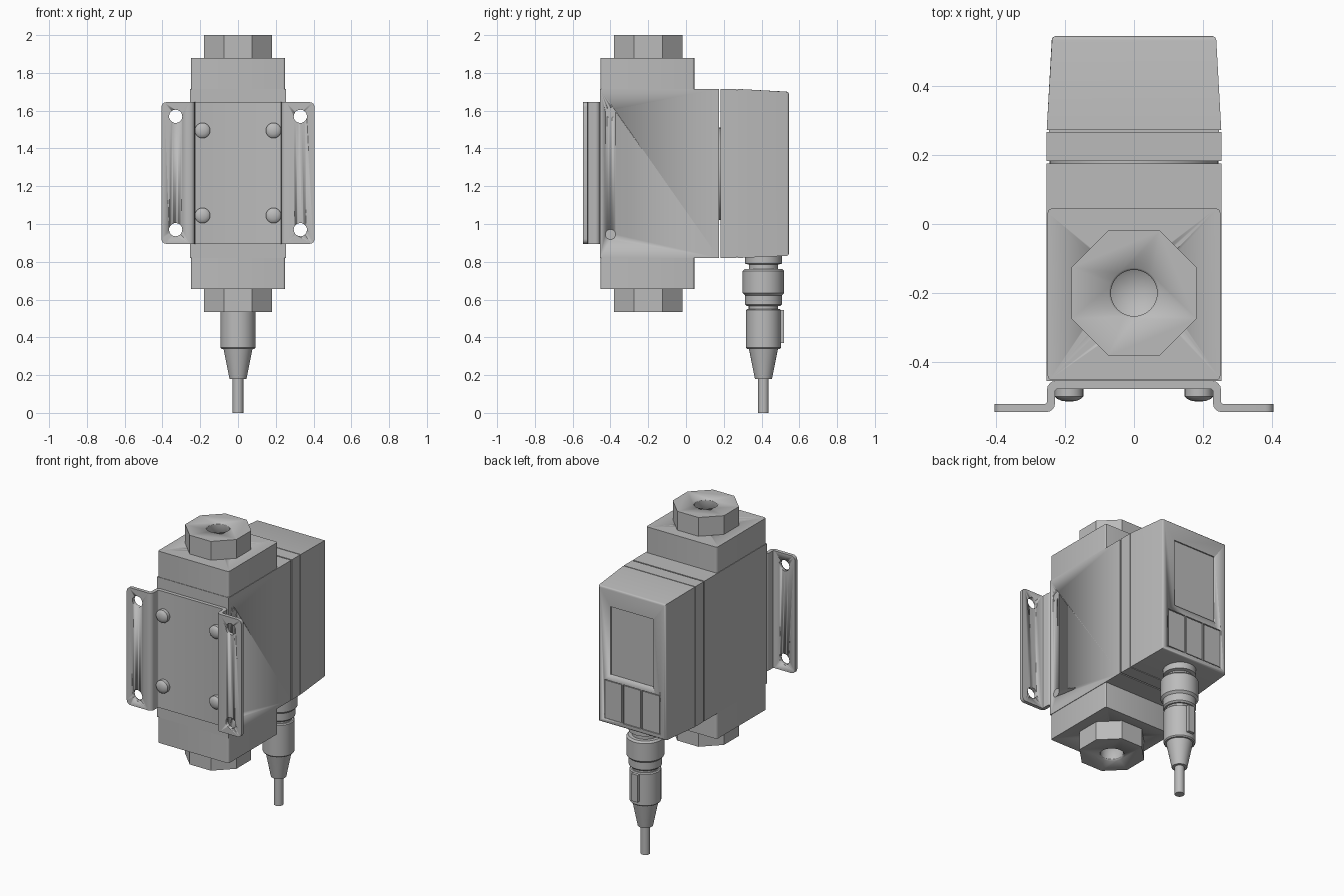
import bpy, bmesh, math
from mathutils import Matrix, Vector

if "Cube" in bpy.data.objects:
    bpy.data.objects.remove(bpy.data.objects["Cube"])

GREY = (0.5, 0.5, 0.5, 1)
mat = bpy.data.materials.new("plain grey")
mat.use_nodes = True
mat.diffuse_color = GREY
mat.node_tree.nodes["Principled BSDF"].inputs["Base Color"].default_value = GREY


def finish(name, bm, smooth=True):
    bmesh.ops.recalc_face_normals(bm, faces=bm.faces)
    me = bpy.data.meshes.new(name)
    bm.to_mesh(me)
    bm.free()
    me.materials.append(mat)
    ob = bpy.data.objects.new(name, me)
    bpy.context.collection.objects.link(ob)
    bpy.ops.object.select_all(action='DESELECT')
    ob.select_set(True)
    bpy.context.view_layer.objects.active = ob
    if smooth:
        bpy.ops.object.shade_smooth_by_angle(angle=math.radians(30))
    return ob


def bevel(bm, rule, width, segments=3):
    edges = [e for e in bm.edges if rule(e.verts[0].co, e.verts[1].co)]
    bmesh.ops.bevel(bm, geom=edges, offset=width, segments=segments,
                    profile=0.5, affect='EDGES')


def upright(a, b):
    return abs(a.z - b.z) > 0.1 and (a - b).xy.length < 0.001


def box_bm(x0, x1, y0, y1, z0, z1):
    bm = bmesh.new()
    bmesh.ops.create_cube(bm, size=1)
    for v in bm.verts:
        v.co = ((x0 + x1) / 2 + v.co.x * (x1 - x0),
                (y0 + y1) / 2 + v.co.y * (y1 - y0),
                (z0 + z1) / 2 + v.co.z * (z1 - z0))
    return bm


def box(name, *size, round_upright=0):
    bm = box_bm(*size)
    if round_upright:
        bevel(bm, upright, round_upright)
    return finish(name, bm)


def lathe(name, profile, origin, axis='Z', sides=48, turn=0):
    """Closed solid of revolution from (radius, height) pairs along an axis."""
    bm = bmesh.new()
    rings = []
    for r, h in profile:
        n = 1 if r == 0 else sides
        rings.append([bm.verts.new((r * math.cos(2 * math.pi * i / n + turn),
                                    r * math.sin(2 * math.pi * i / n + turn), h))
                      for i in range(n)])
    for a, b in zip(rings, rings[1:]):
        for i in range(sides):
            quad = [a[i % len(a)], a[(i + 1) % len(a)],
                    b[(i + 1) % len(b)], b[i % len(b)]]
            bm.faces.new(list(dict.fromkeys(quad)))
    for ring in (rings[0], rings[-1]):
        if len(ring) > 1:
            bm.faces.new(ring)
    direction = {'X': (1, 0, 0), 'Y': (0, 1, 0), '-Y': (0, -1, 0),
                 'Z': (0, 0, 1), '-Z': (0, 0, -1)}[axis]
    rot = Vector((0, 0, 1)).rotation_difference(Vector(direction)).to_matrix().to_4x4()
    bmesh.ops.transform(bm, matrix=Matrix.Translation(origin) @ rot, verts=bm.verts)
    return finish(name, bm)


def cut(targets, cutter):
    cutter.hide_render = True
    for ob in targets:
        bpy.context.view_layer.objects.active = ob
        mod = ob.modifiers.new("cut", 'BOOLEAN')
        mod.operation = 'DIFFERENCE'
        mod.solver = 'EXACT'
        mod.object = cutter
        bpy.ops.object.modifier_apply(modifier=mod.name)
    bpy.data.objects.remove(cutter)


# Flow block, housing and hex-style end nuts with blind bores
PORT_Y = -0.2
block = box("flow_block", -0.25, 0.25, -0.452, 0.045, 0.655, 1.88, round_upright=0.012)
housing = box("housing", -0.253, 0.253, -0.455, 0.175, 0.82, 1.715)
for name, z, axis in (("top", 1.88, 'Z'), ("bottom", 0.655, '-Z')):
    nut = lathe(name + "_port_nut", [(0.196, 0), (0.196, 0.12)], (0, PORT_Y, z),
                axis, sides=8, turn=math.pi / 8)
    bore = lathe("bore", [(0.08, 0.13), (0.073, 0.12), (0.067, 0.11), (0.067, -0.03),
                          (0, -0.07)], (0, PORT_Y, z), axis)
    cut([nut, block], bore)

# Small recessed plugs on one side
for z in (0.945, 1.59):
    cut([housing], lathe("plug_hole", [(0.027, 0), (0.027, 0.05)], (0.243, -0.4, z), 'X'))

# Round neck and spacer ring between housing and head
lathe("swivel_neck", [(0.245, 0), (0.245, 0.12)], (0, 0.165, 1.265), 'Y', sides=64)
box("spacer_ring", -0.253, 0.253, 0.183, 0.267, 0.82, 1.715)
box("spacer_seam", -0.246, 0.246, 0.26, 0.28, 0.827, 1.708)

# Tapered display head
bm = box_bm(-0.253, 0.253, 0.272, 0.545, 0.82, 1.715)
for v in bm.verts:
    if v.co.y > 0.5:
        v.co.x *= 0.94
        v.co.z += 0.012 if v.co.z < 1 else -0.015
bevel(bm, lambda a, b: a.y > 0.5 and b.y > 0.5, 0.012)
head = finish("display_head", bm)
cut([head], box("screen_pocket", -0.152, 0.152, 0.537, 0.6, 1.15, 1.585))
for i in (-1, 0, 1):
    x = i * 0.134
    cut([head], box("key_pocket", x - 0.064, x + 0.064, 0.537, 0.6, 0.86, 1.11))
    box("button", x - 0.059, x + 0.059, 0.53, 0.543, 0.865, 1.105)

# Mounting bracket: bent sheet with two flanges
half = [(0.252, -0.455), (0.252, -0.522), (0.405, -0.522),
        (0.405, -0.545), (0.229, -0.545), (0.229, -0.478)]
outline = half + [(-x, y) for x, y in reversed(half)]
bm = bmesh.new()
face = bm.faces.new([bm.verts.new((x, y, 0.895)) for x, y in outline])
up = bmesh.ops.extrude_face_region(bm, geom=[face])["geom"]
bmesh.ops.translate(bm, vec=(0, 0, 0.75),
                    verts=[v for v in up if isinstance(v, bmesh.types.BMVert)])
outer_bends = ((0.252, -0.455), (0.229, -0.545))
inner_bends = ((0.252, -0.522), (0.229, -0.478))


def at_bend(bends):
    return lambda a, b: upright(a, b) and any(
        abs(abs(a.x) - x) < 0.002 and abs(a.y - y) < 0.002 for x, y in bends)


bevel(bm, at_bend(outer_bends), 0.025, 4)
bevel(bm, at_bend(inner_bends), 0.008, 3)
bevel(bm, lambda a, b: abs(a.x) > 0.4 and abs(b.x) > 0.4
      and abs(a.z - b.z) < 0.001, 0.025, 4)
bracket = finish("mounting_bracket", bm)
for x in (-0.33, 0.33):
    for z in (0.97, 1.57):
        cut([bracket], lathe("mount_hole", [(0.035, 0), (0.035, 0.1)],
                             (x, -0.58, z), 'Y', sides=32))

# Domed bracket screws
for x in (-0.188, 0.188):
    for z in (1.045, 1.495):
        lathe("bracket_screw", [(0.041, 0), (0.041, 0.025), (0.034, 0.032),
                                (0.02, 0.038), (0, 0.04)], (x, -0.475, z), '-Y', sides=32)

# Cable plug hanging below the head
PLUG = (0, 0.41, 0)
lathe("socket", [(0.097, 0.84), (0.097, 0.79), (0.077, 0.785), (0.077, 0.75)], PLUG)
lathe("lock_nut", [(0.1, 0.762), (0.11, 0.75), (0.11, 0.635), (0.097, 0.622),
                   (0.097, 0.575), (0.088, 0.566), (0.078, 0.566), (0.078, 0.54)], PLUG)
lathe("plug_grip", [(0.086, 0.55), (0.092, 0.544), (0.092, 0.345),
                    (0.086, 0.338), (0.07, 0.338)], PLUG)
box("grip_key", -0.022, 0.022, 0.48, 0.52, 0.37, 0.544)
lathe("strain_relief", [(0.078, 0.345), (0.045, 0.18)], PLUG)
lathe("cable", [(0.028, 0.19), (0.028, 0)], PLUG)
